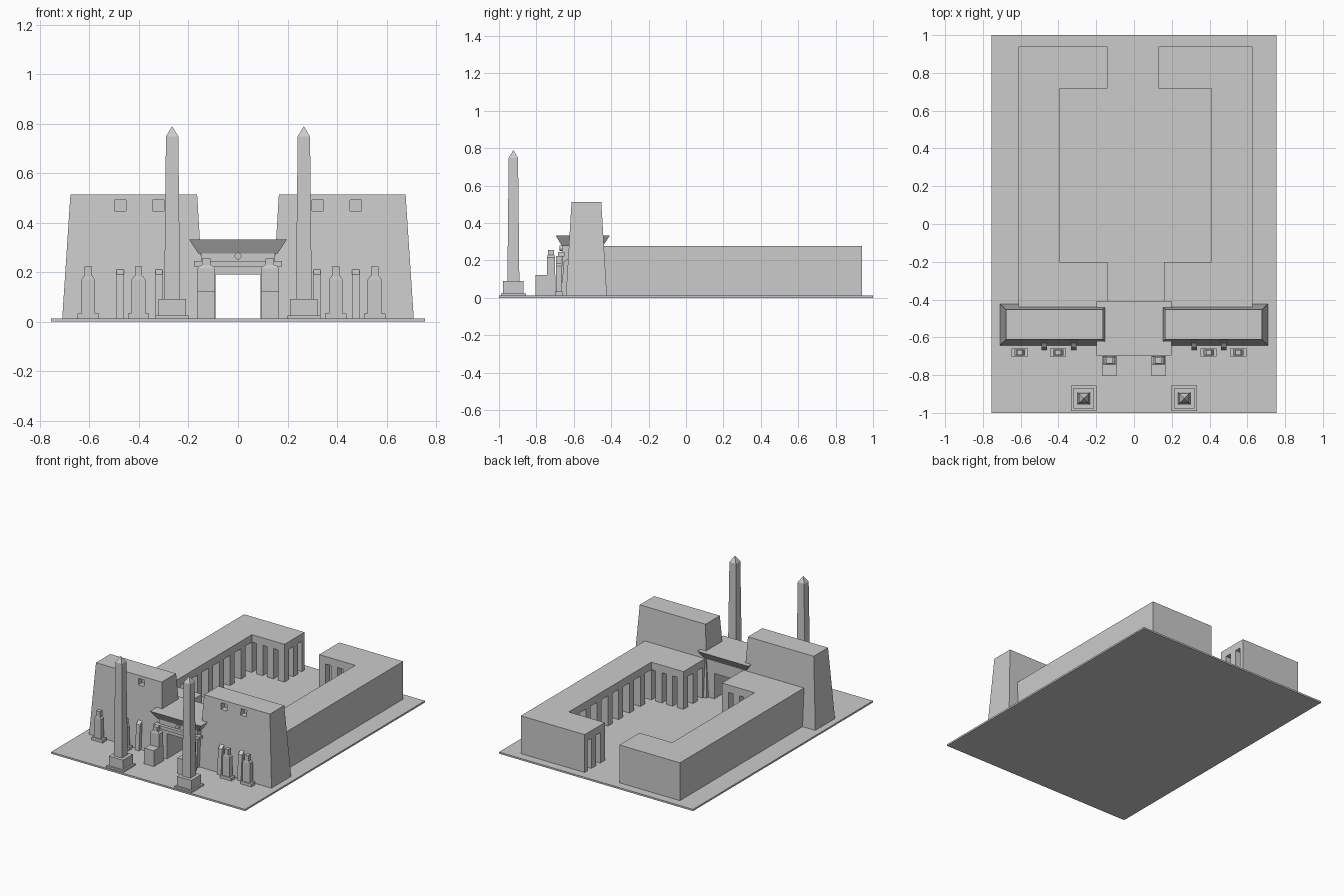
import bpy
import bmesh
from mathutils import Vector

cube = bpy.data.objects.get("Cube")
if cube:
    bpy.data.objects.remove(cube, do_unlink=True)

stone = bpy.data.materials.new("pale grey stone")
stone.use_nodes = True
COLOUR = (0.6, 0.6, 0.6, 1)
stone.diffuse_color = COLOUR
stone.node_tree.nodes["Principled BSDF"].inputs["Base Color"].default_value = COLOUR

FLOOR = 0.012


def loft(name, *solids):
    """One object from solids, each a pair of matching point rings."""
    bm = bmesh.new()
    for low, high in solids:
        a = [bm.verts.new(p) for p in low]
        b = [bm.verts.new(p) for p in high]
        bm.faces.new(a)
        bm.faces.new(b)
        for i in range(len(a)):
            j = (i + 1) % len(a)
            bm.faces.new((a[i], a[j], b[j], b[i]))
    bmesh.ops.recalc_face_normals(bm, faces=bm.faces)
    mesh = bpy.data.meshes.new(name)
    bm.to_mesh(mesh)
    bm.free()
    mesh.materials.append(stone)
    obj = bpy.data.objects.new(name, mesh)
    bpy.context.collection.objects.link(obj)
    return obj


def rect(x0, x1, y0, y1, z):
    return [Vector(p) for p in ((x0, y0, z), (x1, y0, z), (x1, y1, z), (x0, y1, z))]


def box(x0, x1, y0, y1, z0, z1):
    return rect(x0, x1, y0, y1, z0), rect(x0, x1, y0, y1, z1)


def block(x, y, z0, z1, hx0, hy0, hx1=None, hy1=None):
    """Centred block with optional taper, given as half sizes."""
    hx1 = hx0 if hx1 is None else hx1
    hy1 = hy0 if hy1 is None else hy1
    return (rect(x - hx0, x + hx0, y - hy0, y + hy0, z0),
            rect(x - hx1, x + hx1, y - hy1, y + hy1, z1))


# Ground slab
loft("ground_slab", box(-0.755, 0.755, -1, 1, 0, FLOOR))

# Courtyard wings: roof, thin outer walls and pillars along the inner edge
ROOF, BEAM, WALL, PILLAR = 0.278, 0.225, 0.03, 0.025
BACK, BACK_IN, FRONT_IN, FRONT = 0.94, 0.717, -0.2, -0.44


def wing(side, outer, inner, gap_back, gap_front):
    s = 1 if outer > 0 else -1
    edge = [(gap_back, BACK), (gap_back, BACK_IN), (inner, BACK_IN),
            (inner, FRONT_IN), (gap_front, FRONT_IN), (gap_front, FRONT)]
    plan = edge + [(outer, FRONT), (outer, BACK)]
    loft(side + "_wing_roof", ([(x, y, BEAM) for x, y in plan],
                               [(x, y, ROOF) for x, y in plan]))
    loft(side + "_wing_walls",
         box(outer - s * WALL, outer, FRONT, BACK, FLOOR, BEAM),
         box(gap_back, outer, BACK - WALL, BACK, FLOOR, BEAM),
         box(gap_front, outer, FRONT, FRONT + WALL, FLOOR, BEAM))
    # Pillar line runs half a pillar inside the roof edge
    gb, gf, xi = gap_back + s * PILLAR, gap_front + s * PILLAR, inner + s * PILLAR
    yb, yf = BACK_IN + PILLAR, FRONT_IN - PILLAR
    runs = [((gb, yb), (gb, BACK), 2), ((gb, yb), (xi, yb), 3),
            ((xi, yb), (xi, yf), 8), ((xi, yf), (gf, yf), 3),
            ((gf, yf), (gf, FRONT), 2)]
    spots = set()
    for a, b, n in runs:
        for i in range(n + 1):
            p = Vector(a).lerp(Vector(b), i / n)
            if FRONT + WALL < p.y < BACK - WALL:
                spots.add((round(p.x, 4), round(p.y, 4)))
    loft(side + "_wing_pillars",
         *[block(x, y, FLOOR, BEAM, PILLAR, PILLAR) for x, y in sorted(spots)])


wing("right", -0.611, -0.394, -0.14, -0.14)
wing("left", 0.627, 0.41, 0.13, 0.16)

# Sloping towers with window recesses and engaged buttresses
for side, s in (("right", -1), ("left", 1)):
    tower = loft(side + "_tower",
                 (rect(s * 0.135, s * 0.71, -0.642, -0.423, FLOOR),
                  rect(s * 0.165, s * 0.677, -0.612, -0.453, 0.513)))
    cutter = loft(side + "_window_cutter",
                  *[block(s * x, -0.62, 0.447, 0.492, 0.023, 0.045)
                    for x in (0.322, 0.475)])
    cutter.hide_render = True
    cutter.hide_viewport = True
    cut = tower.modifiers.new("windows", "BOOLEAN")
    cut.operation = "DIFFERENCE"
    cut.object = cutter
    cut.solver = "EXACT"

    profile = [(-0.666, FLOOR), (-0.655, 0.19), (-0.63, 0.21), (-0.6, 0.21), (-0.6, FLOOR)]
    loft(side + "_tower_buttresses",
         *[([(s * x - 0.015, y, z) for y, z in profile],
            [(s * x + 0.015, y, z) for y, z in profile]) for x in (0.319, 0.475)])

# Gateway: jambs, lintel, roll moulding, flared cornice and disc
loft("gate_jambs", *[box(s * 0.09, s * 0.15, -0.663, -0.444, FLOOR, 0.19) for s in (-1, 1)])
loft("gate_lintel", box(-0.15, 0.15, -0.663, -0.444, 0.19, 0.278))
loft("gate_moulding", box(-0.177, 0.177, -0.685, -0.65, 0.222, 0.245))
loft("gate_cornice", (rect(-0.161, 0.161, -0.663, -0.444, 0.276),
                      rect(-0.198, 0.198, -0.696, -0.408, 0.332)))
bpy.ops.mesh.primitive_cylinder_add(vertices=16, radius=0.014, depth=0.02,
                                    location=(0, -0.667, 0.265), rotation=(1.5708, 0, 0))
disc = bpy.context.object
disc.name = "gate_disc"
disc.data.materials.append(stone)

# Seated figures beside the gate
for side, x in (("right", -0.129), ("left", 0.129)):
    loft(side + "_seated_figure",
         block(x, -0.752, FLOOR, 0.123, 0.037, 0.053),
         block(x, -0.722, 0.123, 0.215, 0.036, 0.022),
         block(x, -0.722, 0.215, 0.228, 0.036, 0.022, 0.024, 0.018),
         block(x, -0.722, 0.228, 0.256, 0.017, 0.017))

# Standing figures in front of the towers
for i, x in enumerate((-0.605, -0.402, 0.395, 0.552)):
    loft("standing_figure_%d" % (i + 1),
         block(x, -0.68, FLOOR, 0.033, 0.043, 0.021),
         block(x, -0.68, 0.033, 0.17, 0.028, 0.016),
         block(x, -0.68, 0.17, 0.184, 0.028, 0.016, 0.018, 0.014),
         block(x, -0.68, 0.184, 0.223, 0.015, 0.014))

# Obelisks on stepped pedestals
for side, x in (("right", -0.266), ("left", 0.266)):
    y = -0.923
    loft(side + "_obelisk_pedestal",
         block(x, y, FLOOR, 0.024, 0.067, 0.067),
         block(x, y, 0.024, 0.091, 0.055, 0.055))
    loft(side + "_obelisk_shaft", block(x, y, 0.091, 0.748, 0.032, 0.032, 0.025, 0.025))
    loft(side + "_obelisk_tip", block(x, y, 0.748, 0.788, 0.025, 0.025, 0.001, 0.001))
